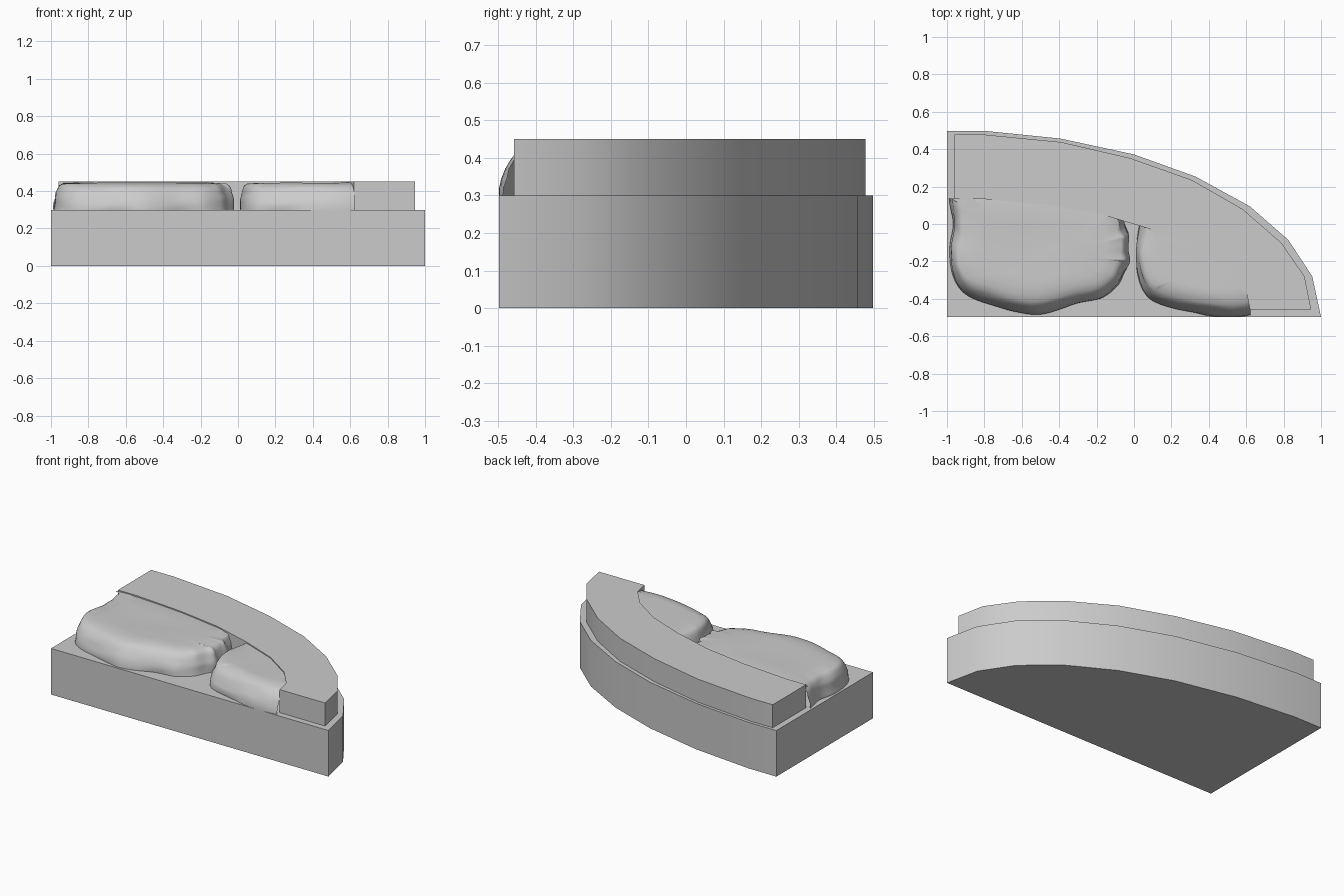
import bpy, bmesh, math
from mathutils import Vector, noise

old = bpy.data.objects.get("Cube")
if old:
    bpy.data.objects.remove(old, do_unlink=True)

stone_grey = bpy.data.materials.new("stone grey")
stone_grey.use_nodes = True
colour = (0.6, 0.6, 0.6, 1)
stone_grey.diffuse_color = colour
stone_grey.node_tree.nodes["Principled BSDF"].inputs["Base Color"].default_value = colour


def add_object(name, bm, smooth_angle):
    bmesh.ops.recalc_face_normals(bm, faces=bm.faces)
    mesh = bpy.data.meshes.new(name)
    bm.to_mesh(mesh)
    bm.free()
    mesh.materials.append(stone_grey)
    obj = bpy.data.objects.new(name, mesh)
    bpy.context.collection.objects.link(obj)
    bpy.ops.object.select_all(action="DESELECT")
    obj.select_set(True)
    bpy.context.view_layer.objects.active = obj
    bpy.ops.object.shade_smooth_by_angle(angle=math.radians(smooth_angle))


def slab(name, outline, low, high):
    bm = bmesh.new()
    face = bm.faces.new([bm.verts.new((x, y, low)) for x, y in outline])
    walls = bmesh.ops.extrude_face_region(bm, geom=[face], use_keep_orig=True)
    verts = [v for v in walls["geom"] if isinstance(v, bmesh.types.BMVert)]
    bmesh.ops.translate(bm, verts=verts, vec=(0, 0, high - low))
    add_object(name, bm, 30)


def rounded_loop(points, steps=6):
    """Closed smooth curve through the points."""
    pts = [Vector(p) for p in points]
    n = len(pts)
    loop = []
    for i in range(n):
        a, b, c, d = (pts[(i + k) % n] for k in (-1, 0, 1, 2))
        for s in range(steps):
            t = s / steps
            loop.append(0.5 * (2 * b + (c - a) * t + (2 * a - 5 * b + 4 * c - d) * t * t
                               + (3 * b - a - 3 * c + d) * t ** 3))
    return loop


def cobble(name, points, cut_point, cut_normal):
    loop = rounded_loop(points)
    n = len(loop)
    centre = sum(loop, Vector((0, 0))) / n
    bm = bmesh.new()
    rings = []
    # Side rings: height and how far the edge is drawn in
    for z, inset in ((0.295, 0), (0.32, 0), (0.345, 0.006), (0.37, 0.016), (0.395, 0.03),
                     (0.415, 0.046), (0.43, 0.066), (0.439, 0.095)):
        ring = []
        for i, p in enumerate(loop):
            along = (loop[(i + 2) % n] - loop[i - 2]).normalized()
            inward = Vector((-along.y, along.x))
            rough = noise.noise(Vector((p.x * 5, p.y * 5, z * 30))) * 0.012
            q = p + inward * (inset * (0.4 + 0.6 * abs(inward.y)) + max(rough, -0.002))
            ring.append(bm.verts.new((q.x, q.y, z)))
        rings.append(ring)
    # Gently uneven top
    rim = [v.co.copy() for v in rings[-1]]
    for shrink in (0.8, 0.55, 0.28):
        ring = []
        for co in rim:
            q = centre + (co.xy - centre) * shrink
            z = 0.444 + 0.004 * noise.noise(Vector((q.x * 4, q.y * 4, 1)))
            ring.append(bm.verts.new((q.x, q.y, z)))
        rings.append(ring)
    for lower, upper in zip(rings, rings[1:]):
        for i in range(n):
            j = (i + 1) % n
            bm.faces.new((lower[i], lower[j], upper[j], upper[i]))
    bm.faces.new(rings[-1])
    # Trim the end that would stick out past the kerb, and close the cut
    bmesh.ops.bisect_plane(bm, geom=bm.verts[:] + bm.edges[:] + bm.faces[:], plane_co=cut_point,
                           plane_no=cut_normal, clear_outer=True)
    open_edges = [e for e in bm.edges if e.is_boundary]
    bmesh.ops.triangle_fill(bm, use_beauty=True, edges=[
        e for e in open_edges
        if all(abs((v.co - Vector(cut_point)).dot(Vector(cut_normal))) < 1e-4 for v in e.verts)])
    add_object(name, bm, 50)


# Base block with a curved back
base_arc = [(1, -0.497), (0.953, -0.28), (0.825, -0.085), (0.62, 0.094), (0.33, 0.253),
            (0, 0.372), (-0.395, 0.457), (-0.8, 0.498), (-1, 0.498)]
slab("base", [(-1, -0.497)] + base_arc, 0, 0.3)

# Raised curved kerb
outer = [(0.947, -0.457), (0.912, -0.28), (0.787, -0.1), (0.58, 0.08), (0.31, 0.235),
         (-0.02, 0.352), (-0.39, 0.438), (-0.8, 0.478), (-0.96, 0.478)]
inner = [(-0.96, 0.135), (-0.82, 0.135), (-0.49, 0.105), (-0.19, 0.056), (0.08, -0.025),
         (0.32, -0.12), (0.5, -0.24), (0.6, -0.36), (0.62, -0.457)]
slab("kerb", outer + inner, 0.3, 0.45)

# Paving stones, their backs tucked into the kerb
cobble("large_paving_stone",
       [(-0.97, 0.25), (-0.985, 0.13), (-0.965, 0), (-0.985, -0.13), (-0.97, -0.27),
        (-0.905, -0.37), (-0.77, -0.43), (-0.62, -0.47), (-0.49, -0.48), (-0.32, -0.43),
        (-0.18, -0.4), (-0.09, -0.335), (-0.05, -0.26), (-0.02, -0.2), (-0.03, -0.13),
        (-0.025, -0.06), (-0.05, 0.02), (-0.06, 0.2)], (0, 0.135, 0), (0, 1, 0))
cobble("small_paving_stone",
       [(0.04, 0.1), (0.03, 0), (0.01, -0.14), (0.02, -0.27), (0.06, -0.37), (0.135, -0.425),
        (0.32, -0.475), (0.48, -0.495), (0.62, -0.485), (0.75, -0.45), (0.8, -0.2),
        (0.5, 0.02)], (0.622, 0, 0), (1, 0, 0))
